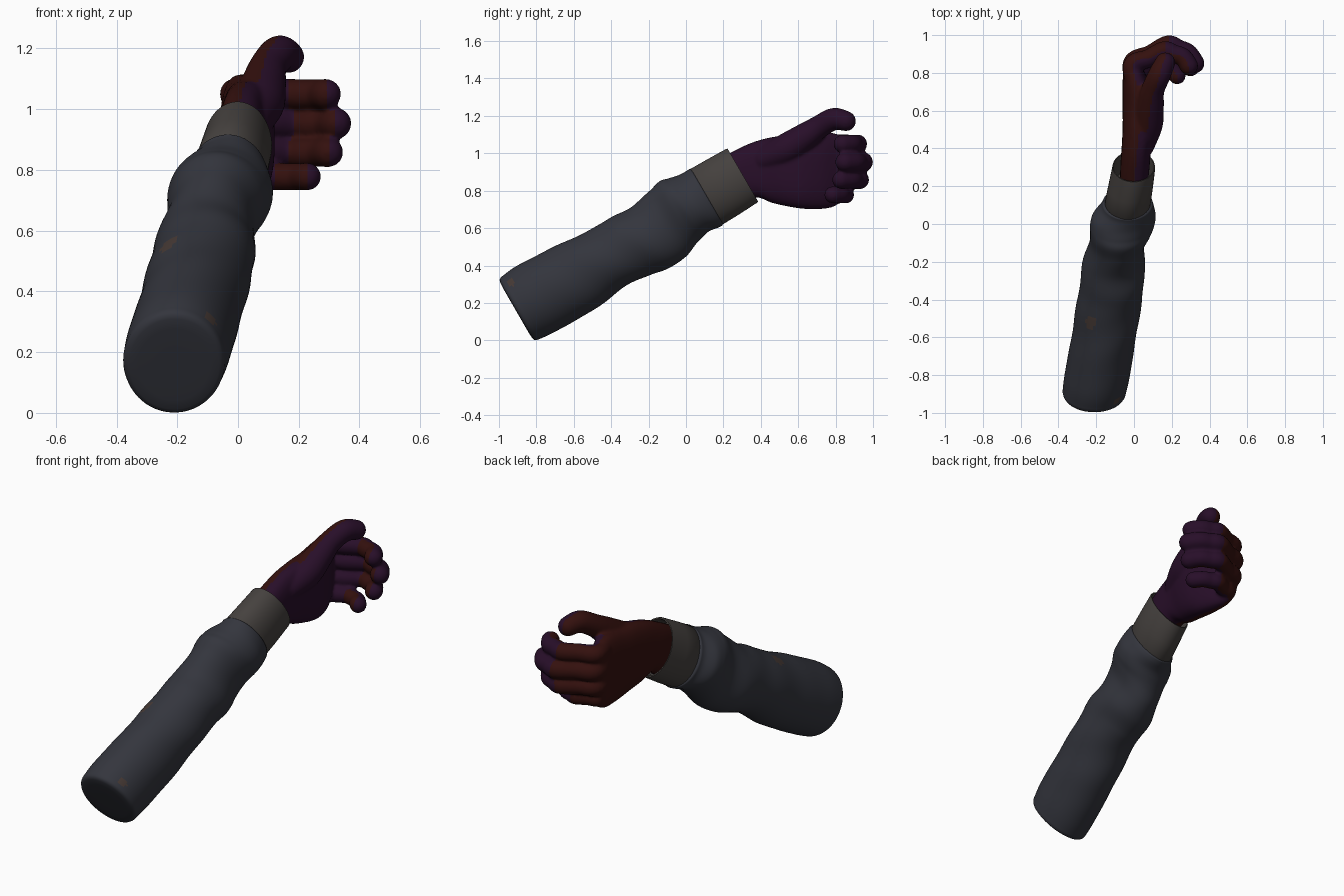
import bpy, bmesh, math
from mathutils import Vector

if "Cube" in bpy.data.objects:
    bpy.data.objects.remove(bpy.data.objects["Cube"])

C, S = math.cos(math.radians(30)), 0.5   # forearm axis rises 30 degrees


def mat(name, r, g, b):
    m = bpy.data.materials.new(name)
    m.diffuse_color = (r, g, b, 1)
    m.use_nodes = True
    m.node_tree.nodes["Principled BSDF"].inputs["Base Color"].default_value = m.diffuse_color
    return m


SLATE = mat("slate_cloth", .034, .036, .047)
BROWN = mat("brown_spot", .062, .042, .036)
GREY = mat("warm_grey_cuff", .060, .053, .049)
RED = mat("dark_red_glove", .034, .0052, .0042)
PURPLE = mat("dark_purple_glove", .021, .0045, .022)


def spline(pts, n):
    """Catmull-Rom resampling of a list of equal-length tuples."""
    out = []
    for i in range(len(pts) - 1):
        q = [pts[max(i - 1, 0)], pts[i], pts[i + 1], pts[min(i + 2, len(pts) - 1)]]
        for k in range(n):
            t = k / n
            out.append(tuple(.5 * (2 * b + (c - a) * t + (2 * a - 5 * b + 4 * c - d) * t * t
                                   + (3 * b - a - 3 * c + d) * t ** 3)
                             for a, b, c, d in zip(*q)))
    return out + [pts[-1]]


def skin(bm, rings):
    """Join rings of points into a closed skin."""
    vs = [[bm.verts.new(p) for p in r] for r in rings]
    n = len(vs[0])
    for a, b in zip(vs, vs[1:]):
        for i in range(n):
            bm.faces.new((a[i], a[(i + 1) % n], b[(i + 1) % n], b[i]))
    bm.faces.new(vs[0])
    bm.faces.new(vs[-1])


def finish(bm, name, mats):
    bmesh.ops.recalc_face_normals(bm, faces=bm.faces)
    me = bpy.data.meshes.new(name)
    bm.to_mesh(me)
    bm.free()
    for m in mats:
        me.materials.append(m)
    me.shade_smooth()
    o = bpy.data.objects.new(name, me)
    bpy.context.collection.objects.link(o)
    return o


def arm_ring(s, xl, xr, h0, h1, scale=1, wrinkle=0, n=80):
    """Oval across the forearm: s along the axis, h across it, x sideways."""
    ring = []
    for i in range(n):
        a = 2 * math.pi * i / n
        k = scale * (1 + wrinkle * math.sin(24 * s + 2 * a + math.sin(a)))
        x = (xl + xr) / 2 + k * (xr - xl) / 2 * math.cos(a)
        h = (h0 + h1) / 2 + k * (h1 - h0) / 2 * math.sin(a)
        ring.append((x, C * s - S * h, S * s + C * h))
    return ring


# Sleeve: (along, x left, x right, lower, upper)
sleeve = spline([
    (-.68, -.378, -.042, .398, .788), (-.58, -.367, -.022, .390, .797),
    (-.35, -.33, .01, .388, .785), (-.12, -.30, .043, .412, .766),
    (.0, -.282, .053, .402, .772), (.11, -.268, .056, .377, .762),
    (.22, -.238, .056, .390, .787), (.30, -.230, .085, .418, .810),
    (.35, -.230, .105, .431, .797), (.40, -.220, .115, .442, .784),
    (.45, -.180, .107, .436, .782), (.475, -.168, .10, .434, .784)], 9)
bm = bmesh.new()
a, z = sleeve[0], sleeve[-1]
rings = [arm_ring(s, *a[1:], k) for s, k in
         ((-.708, .3), (-.708, .7), (-.706, .88), (-.701, .95), (-.692, .985))]
rings += [arm_ring(*p, 1, .016 * min(1, max(0, (p[0] + .6) / .5)) * min(1, (.5 - p[0]) / .15))
          for p in sleeve]
rings += [arm_ring(.482, *z[1:], .97), arm_ring(.482, *z[1:], .8)]
skin(bm, rings)
o = finish(bm, "sleeve", [SLATE, BROWN])
# Two small worn spots
for f in o.data.polygons:
    c = f.center
    if math.hypot(c.x + .23, c.y + .52) < .03 and c.z > .45:
        f.material_index = 1
    if math.hypot(c.y + .935, c.z - .31) < .02 and c.x > -.2:
        f.material_index = 1

# Cuff: open band with a thick rim
bm = bmesh.new()
e0, e1 = (-.158, .085, .438, .782), (-.115, .112, .447, .779)
skin(bm, [arm_ring(.44, *e0, .9), arm_ring(.46, *e0), arm_ring(.58, -.136, .10, .441, .781),
          arm_ring(.695, *e1), arm_ring(.705, *e1, .985), arm_ring(.705, *e1, .94),
          arm_ring(.69, *e1, .92), arm_ring(.60, *e1, .90)])
finish(bm, "cuff", [GREY])
bpy.data.objects["cuff"].select_set(True)
bpy.context.view_layer.objects.active = bpy.data.objects["cuff"]
bpy.ops.object.shade_smooth_by_angle(angle=math.radians(50))


def tube(bm, pts, n=24):
    """Round-ended tube through (x, y, z, radius) points."""
    ps = spline(pts, 8)
    P = [Vector(p[:3]) for p in ps]
    T = [(P[min(i + 1, len(P) - 1)] - P[max(i - 1, 0)]).normalized() for i in range(len(P))]
    st = [(P[i], T[i], ps[i][3]) for i in range(len(P))]
    caps = [math.radians(d) for d in (20, 40, 60, 78)]

    def cap(e, sign):
        p, t, r = e
        return [(p + t * sign * r * math.sin(q), t, r * math.cos(q)) for q in caps]

    st = cap(st[0], -1)[::-1] + st + cap(st[-1], 1)
    rings = []
    for p, t, r in st:
        u = t.cross(Vector((0, 0, 1))).normalized()
        v = u.cross(t)
        rings.append([p + r * (u * math.cos(2 * math.pi * i / n) + v * math.sin(2 * math.pi * i / n))
                      for i in range(n)])
    skin(bm, rings)


# Palm: (top y, top z, bottom y, bottom z, x left, x right)
bm = bmesh.new()
rings = []
for ty, tz, by, bz, xl, xr in spline([
        (.12, .94, .28, .71, -.075, .07), (.24, 1.005, .37, .765, -.072, .082),
        (.36, 1.06, .46, .735, -.065, .092), (.48, 1.09, .55, .715, -.06, .115),
        (.60, 1.10, .63, .703, -.06, .12), (.72, 1.115, .72, .702, -.06, .095),
        (.80, 1.105, .79, .715, -.058, .06), (.86, 1.08, .84, .75, -.045, .03)], 4):
    r = []
    for i in range(40):
        q = 2 * math.pi * i / 40
        c, s = math.cos(q), math.sin(q)
        c, s = math.copysign(abs(c) ** .75, c), math.copysign(abs(s) ** .75, s)
        r.append(((xl + xr) / 2 + (xr - xl) / 2 * c,
                  (ty + by) / 2 + (ty - by) / 2 * s, (tz + bz) / 2 + (tz - bz) / 2 * s))
    rings.append(r)
skin(bm, rings)

# Four curled fingers: height, radius, then knuckle, middle joint, end joint, tip
for z, r, k, p, d, t in (
        (1.05, .050, (-.008, .835), (.16, .918), (.258, .885), (.290, .838)),
        (.953, .052, (-.008, .845), (.18, .947), (.285, .905), (.322, .850)),
        (.858, .049, (-.008, .835), (.165, .930), (.262, .885), (.298, .830)),
        (.778, .046, (.0, .80), (.115, .853), (.193, .825), (.228, .785))):
    mid = [((a[0] + b[0]) / 2, (a[1] + b[1]) / 2) for a, b in ((k, p), (p, d))]
    tube(bm, [(.03, .68, z, r), (*k, z, r * 1.03), (*mid[0], z, r * .98), (*p, z, r),
              (*mid[1], z, r * .98), (*d, z, r * .97), (*t, z, r)])

# Thumb with its fleshy base
tube(bm, [(.04, .42, .97, .07), (.07, .53, 1.02, .083), (.085, .63, 1.085, .074),
          (.10, .71, 1.14, .062), (.135, .79, 1.183, .06), (.165, .855, 1.172, .054)])

# Fuse into one smooth glove
o = finish(bm, "gloved_hand", [RED, PURPLE])
m = o.modifiers.new("fuse", 'REMESH')
m.mode = 'VOXEL'
m.voxel_size = .009
m = o.modifiers.new("soften", 'SMOOTH')
m.factor, m.iterations = .5, 5
ev = o.evaluated_get(bpy.context.evaluated_depsgraph_get())
me = bpy.data.meshes.new_from_object(ev)
o.modifiers.clear()
o.data = me
me.materials.clear()
for mt in (RED, PURPLE):
    me.materials.append(mt)
me.shade_smooth()
# Purple faces the palm side, red faces the back of the hand
for f in me.polygons:
    f.material_index = 1 if f.normal.x > 0 else 0
